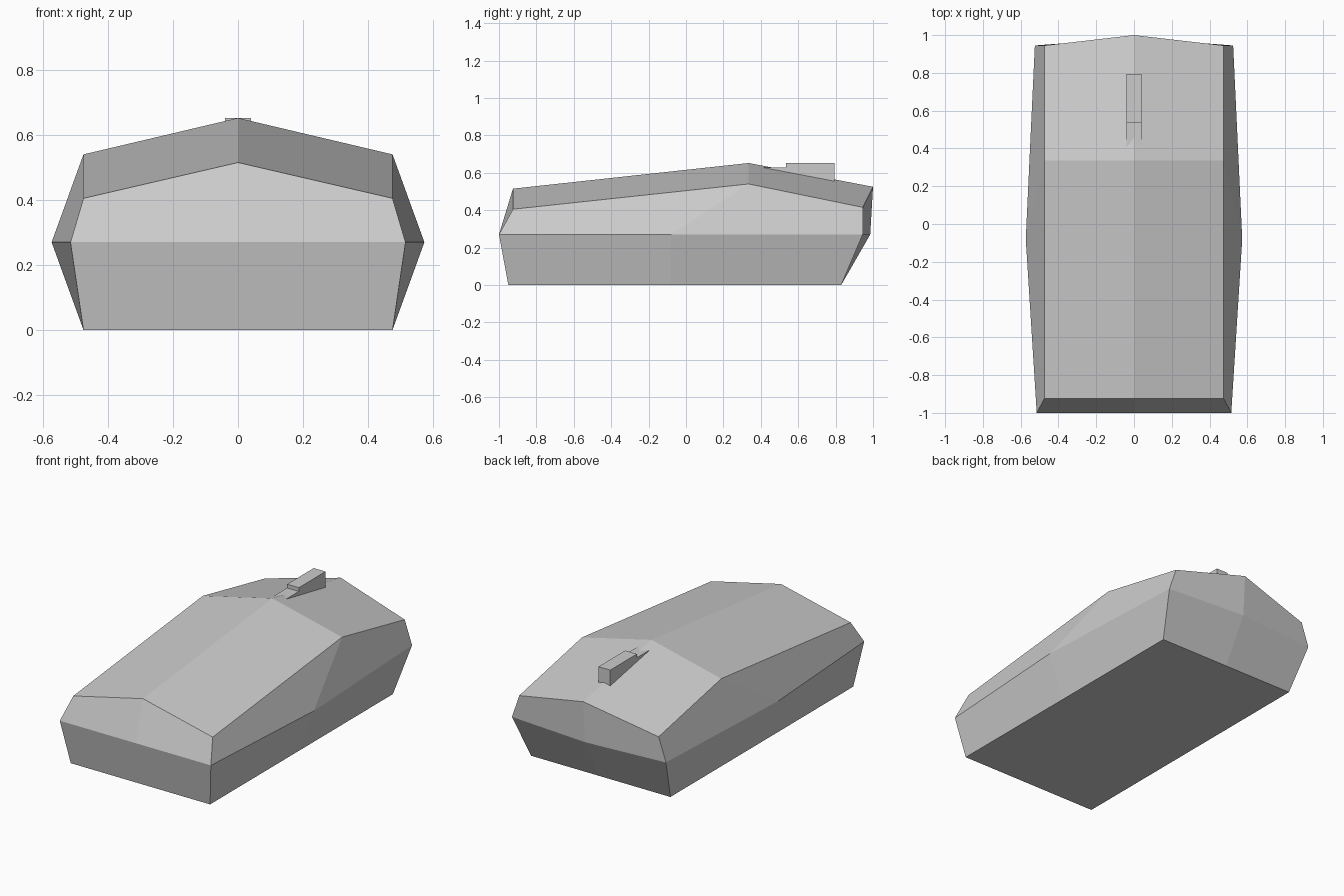
import bpy
import bmesh

cube = bpy.data.objects.get("Cube")
if cube:
    bpy.data.objects.remove(cube, do_unlink=True)

grey = bpy.data.materials.new("plain grey")
grey.use_nodes = True
grey.diffuse_color = (0.6, 0.6, 0.6, 1)
grey.node_tree.nodes["Principled BSDF"].inputs["Base Color"].default_value = (0.6, 0.6, 0.6, 1)


def finish(name, bm):
    bmesh.ops.recalc_face_normals(bm, faces=bm.faces)
    mesh = bpy.data.meshes.new(name)
    bm.to_mesh(mesh)
    bm.free()
    mesh.materials.append(grey)
    obj = bpy.data.objects.new(name, mesh)
    bpy.context.scene.collection.objects.link(obj)
    return obj


# Hull: left half as lengthwise rows (front, middle, back), mirrored across x
rows = [
    [(0, -0.95, 0), (0, -0.08, 0), (0, 0.83, 0)],                              # keel
    [(0.475, -0.95, 0), (0.475, -0.08, 0), (0.475, 0.83, 0)],                  # bottom edge
    [(0.515, -1, 0.27), (0.573, -0.08, 0.27), (0.525, 0.945, 0.27)],           # waist
    [(0.475, -0.925, 0.405), (0.475, 0.335, 0.54), (0.475, 0.945, 0.415)],     # shoulder
    [(0, -0.925, 0.515), (0, 0.335, 0.652), (0, 1, 0.525)],                    # crown
]
bm = bmesh.new()
grid = [[bm.verts.new(p) for p in row] for row in rows]
for low, high in zip(grid, grid[1:]):
    for i in range(2):
        bm.faces.new((low[i], low[i + 1], high[i + 1], high[i]))

# End caps, creased at waist height
for end, y in ((0, -1), (2, 0.985)):
    keel, bottom, waist, shoulder, crown = (row[end] for row in grid)
    centre = bm.verts.new((0, y, 0.27))
    bm.faces.new((keel, bottom, waist, centre))
    bm.faces.new((centre, waist, shoulder, crown))
hull = finish("hull", bm)
mirror = hull.modifiers.new("mirror", 'MIRROR')
mirror.use_clip = True

# Roof block: stepped side profile extruded across the centre line
profile = [(0.36, 0.56), (0.36, 0.629), (0.535, 0.629), (0.535, 0.652),
           (0.795, 0.652), (0.795, 0.54)]
bm = bmesh.new()
side = bm.faces.new([bm.verts.new((-0.04, y, z)) for y, z in profile])
moved = bmesh.ops.extrude_face_region(bm, geom=[side])["geom"]
bmesh.ops.translate(bm, vec=(0.08, 0, 0),
                    verts=[v for v in moved if isinstance(v, bmesh.types.BMVert)])
finish("roof_block", bm)
